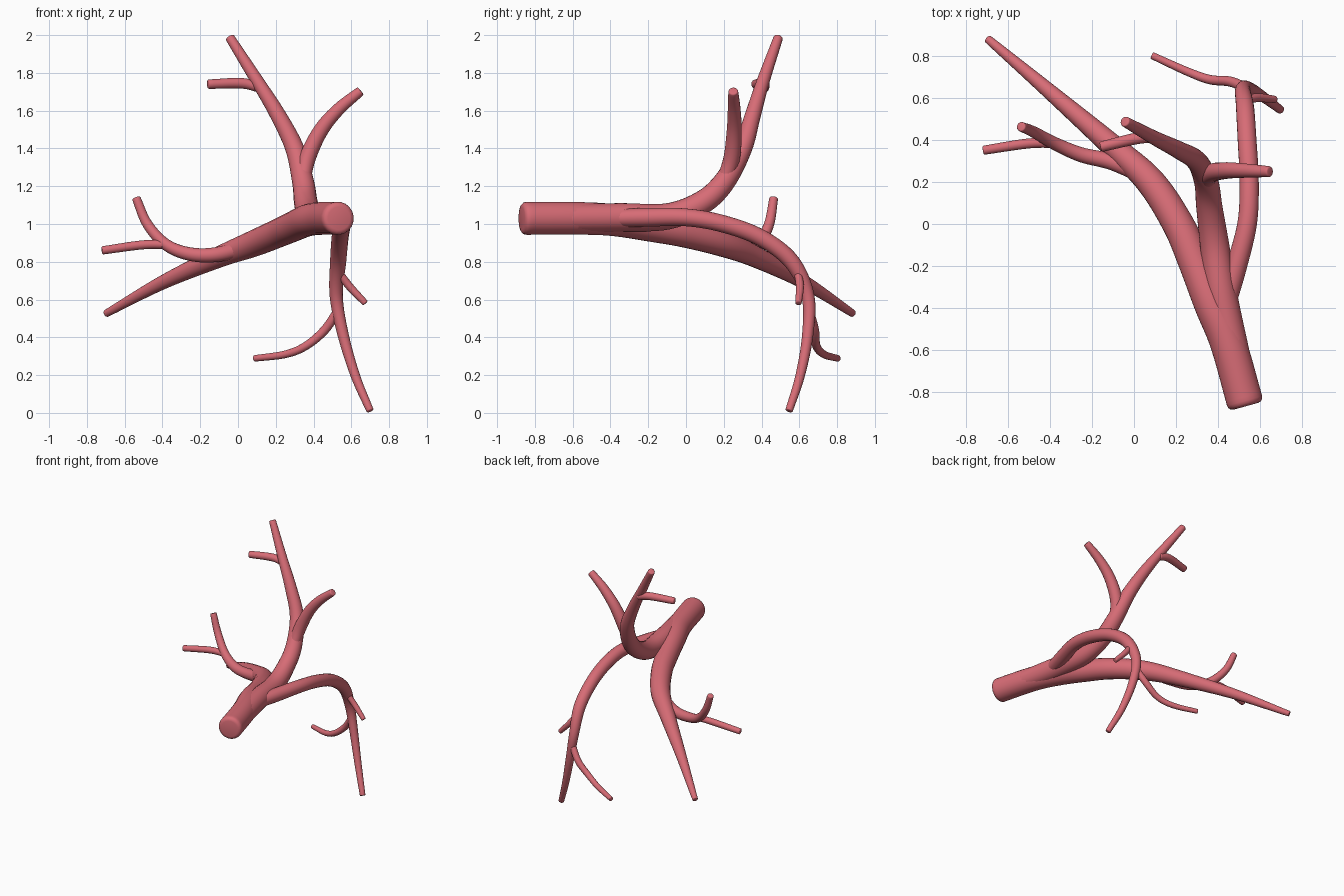
import bpy, bmesh, math
from mathutils import Vector

cube = bpy.data.objects.get("Cube")
if cube:
    bpy.data.objects.remove(cube, do_unlink=True)

SIDES, STEPS = 20, 7

mat = bpy.data.materials.new("vessel_red")
mat.use_nodes = True
COLOR = (0.68, 0.15, 0.18, 1)
mat.diffuse_color = COLOR
bsdf = mat.node_tree.nodes["Principled BSDF"]
bsdf.inputs["Base Color"].default_value = COLOR
bsdf.inputs["Roughness"].default_value = 0.5


def smooth_path(points):
    """Catmull-Rom samples through (x, y, z, radius) points."""
    p = [Vector(q) for q in points]
    p = [p[0] * 2 - p[1]] + p + [p[-1] * 2 - p[-2]]
    out = []
    for a, b, c, d in zip(p, p[1:], p[2:], p[3:]):
        for i in range(STEPS):
            t = i / STEPS
            out.append(0.5 * (2 * b + (c - a) * t + (2 * a - 5 * b + 4 * c - d) * t ** 2
                              + (3 * b - a - 3 * c + d) * t ** 3))
    return out + [p[-2]]


def vessel(name, points):
    """Tapered round tube with softly rounded ends."""
    path = smooth_path(points)
    centres = [v.to_3d() for v in path]
    last = len(path) - 1
    tangents = [(centres[min(i + 1, last)] - centres[max(i - 1, 0)]).normalized()
                for i in range(last + 1)]
    rings = [(c, t, v.w) for c, t, v in zip(centres, tangents, path)]

    # Rounded rims at both ends
    def rim(ring, sign):
        c, t, r = ring
        b = r * 0.3
        return [(c + t * sign * b * (math.sin(a) - 1), t, r - b + b * math.cos(a))
                for a in (0, math.pi / 6, math.pi / 3, math.pi / 2)]

    start, end = rim(rings[0], -1)[::-1], rim(rings[-1], 1)
    middle = [r for r in rings[1:-1]
              if (r[0] - rings[0][0]).length > rings[0][2] * 0.4
              and (r[0] - rings[-1][0]).length > rings[-1][2] * 0.4]
    rings = start + middle + end

    bm = bmesh.new()
    side = rings[0][1].orthogonal().normalized()
    loops = []
    for c, t, r in rings:
        side = (side - t * side.dot(t)).normalized()
        up = t.cross(side)
        loops.append([bm.verts.new(c + r * (side * math.cos(a) + up * math.sin(a)))
                      for a in (math.tau * k / SIDES for k in range(SIDES))])
    for lo, hi in zip(loops, loops[1:]):
        for k in range(SIDES):
            n = (k + 1) % SIDES
            bm.faces.new((lo[k], lo[n], hi[n], hi[k]))
    bm.faces.new(loops[0][::-1])
    bm.faces.new(loops[-1])
    mesh = bpy.data.meshes.new(name)
    bm.to_mesh(mesh)
    bm.free()
    mesh.materials.append(mat)
    obj = bpy.data.objects.new(name, mesh)
    bpy.context.collection.objects.link(obj)
    bpy.ops.object.select_all(action='DESELECT')
    obj.select_set(True)
    bpy.context.view_layer.objects.active = obj
    bpy.ops.object.shade_smooth_by_angle(angle=math.radians(40))


# Trunk running into the long descending branch
vessel("trunk_and_right_branch", [
    (.535, -.87, 1.03, .088), (.45, -.57, 1.03, .087), (.37, -.38, 1.02, .085),
    (.29, -.18, .985, .08), (.21, .0, .95, .076), (.08, .2, .895, .07),
    (-.1, .37, .825, .056), (-.4, .63, .69, .037), (-.7, .885, .525, .02)])
vessel("right_side_branch", [
    (.08, .22, .89, .045), (-.1, .295, .84, .04), (-.25, .33, .84, .036),
    (-.38, .385, .89, .031), (-.48, .44, 1.0, .027), (-.54, .465, 1.14, .023)])
vessel("right_side_twig", [
    (-.36, .385, .89, .022), (-.5, .385, .89, .024), (-.72, .352, .86, .022)])

# Rising branch
vessel("upper_branch", [
    (.485, -.65, 1.03, .075), (.42, -.35, 1.035, .076), (.385, -.1, 1.04, .07),
    (.36, .08, 1.11, .063), (.345, .2, 1.22, .058), (.3, .3, 1.4, .05),
    (.21, .355, 1.58, .042), (.1, .41, 1.76, .034), (-.045, .49, 1.99, .025)])
vessel("upper_left_branch", [
    (.34, .19, 1.2, .04), (.365, .24, 1.34, .044), (.435, .255, 1.49, .04),
    (.53, .255, 1.605, .034), (.65, .25, 1.705, .026)])
vessel("upper_twig", [
    (.12, .415, 1.72, .026), (.02, .41, 1.745, .028), (-.16, .368, 1.74, .025)])

# Branch arching over and hanging down at the back
vessel("lower_branch", [
    (.43, -.42, 1.03, .045), (.485, -.22, 1.035, .05), (.54, .0, 1.035, .047),
    (.55, .2, 1.0, .046), (.54, .4, .925, .045), (.53, .56, .8, .043),
    (.52, .645, .62, .035), (.555, .645, .42, .03), (.62, .605, .2, .025),
    (.7, .545, .01, .02)])
vessel("lower_left_twig", [
    (.53, .59, .75, .02), (.59, .603, .67, .021), (.675, .595, .58, .017)])
vessel("lower_right_twig", [
    (.535, .65, .55, .024), (.46, .68, .44, .024), (.36, .69, .355, .022),
    (.25, .73, .31, .02), (.085, .805, .288, .017)])
